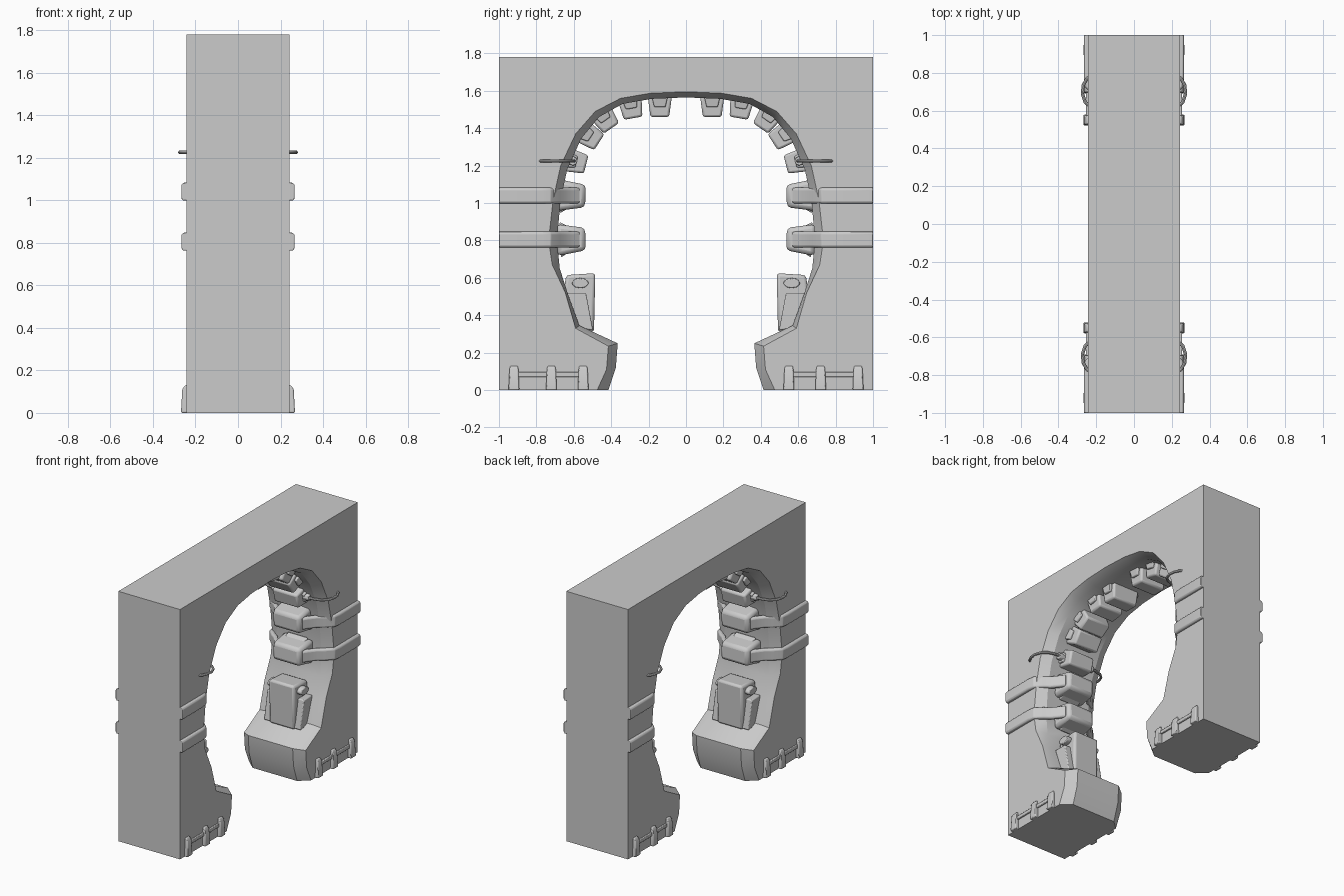
import bpy, bmesh, math
from mathutils import Vector

if "Cube" in bpy.data.objects:
    bpy.data.objects.remove(bpy.data.objects["Cube"])


def loft(name, rings, bevel=0.0, mirror=True):
    """Skin a list of equal-length rings, cap both ends, mirror across x and y."""
    bm = bmesh.new()
    vs = [[bm.verts.new(p) for p in r] for r in rings]
    n = len(vs[0])
    for a, b in zip(vs, vs[1:]):
        for i in range(n):
            j = (i + 1) % n
            bm.faces.new((a[i], a[j], b[j], b[i]))
    bm.faces.new(vs[0][::-1])
    bm.faces.new(vs[-1])
    bmesh.ops.recalc_face_normals(bm, faces=bm.faces)
    me = bpy.data.meshes.new(name)
    bm.to_mesh(me)
    bm.free()
    ob = bpy.data.objects.new(name, me)
    bpy.context.collection.objects.link(ob)
    bpy.ops.object.select_all(action='DESELECT')
    ob.select_set(True)
    bpy.context.view_layer.objects.active = ob
    bpy.ops.object.shade_smooth_by_angle(angle=math.radians(28))
    if bevel:
        m = ob.modifiers.new("Bevel", 'BEVEL')
        m.width, m.segments = bevel, 2
    if mirror:
        m = ob.modifiers.new("Mirror", 'MIRROR')
        m.use_axis = (mirror != 'y', True, False)
        m.use_mirror_merge = False
    return ob


def extrude_x(name, profile, x0, x1, bevel=0.0, mirror=True):
    return loft(name, [[(x, y, z) for y, z in profile] for x in (x0, x1)], bevel, mirror)


def sweep(name, path, section, bevel=0.0):
    """Sweep a (normal, height) section along a path."""
    pts = [Vector(p) for p in path]
    rings = []
    for i, p in enumerate(pts):
        t = pts[min(i + 1, len(pts) - 1)] - pts[max(i - 1, 0)]
        nrm = Vector((-t.y, t.x, 0)).normalized()
        rings.append([p + nrm * a + Vector((0, 0, b)) for a, b in section])
    return loft(name, rings, bevel)


def block(name, c, angle, base, tip, depth, hx, bevel):
    """Tapered block on the arch, tip pointing into the opening."""
    a = math.radians(angle)
    d = Vector((0, -math.sin(a), -math.cos(a)))
    t = Vector((0, math.cos(a), -math.sin(a)))
    c = Vector((0, c[0], c[1]))
    X = Vector((1, 0, 0))
    rings = []
    for off, w, x in ((-depth * 0.55, base, hx), (depth * 0.5, tip, hx * 0.92)):
        rings.append([c + d * off + t * (s * w / 2) + X * (e * x)
                      for s, e in ((-1, -1), (1, -1), (1, 1), (-1, 1))])
    return loft(name, rings, bevel, 'y')


# Arch body: opening profile at the faces and inside the chamfer
face = [(.475, 0), (.425, .11), (.415, .235), (.59, .33), (.645, .52), (.715, .67),
        (.735, .80), (.71, 1.02), (.67, 1.2), (.59, 1.37), (.485, 1.49), (.35, 1.56),
        (.19, 1.587), (0, 1.595)]
inner = [(.415, 0), (.375, .12), (.365, .25), (.57, .345), (.63, .51), (.675, .65),
         (.69, .80), (.67, 1.02), (.635, 1.18), (.56, 1.345), (.465, 1.46), (.34, 1.53),
         (.185, 1.557), (0, 1.565)]


def body_ring(x, half):
    full = half + [(-y, z) for y, z in half[-2::-1]]
    return [(x, y, z) for y, z in full + [(-1, 0), (-1, 1.78), (1, 1.78), (1, 0)]]


loft("arch_body", [body_ring(-.243, face), body_ring(-.175, inner),
                   body_ring(.175, inner), body_ring(.243, face)], mirror=False)

# Small blocks lining the arch, each with a narrower side clip
small = [(.14, 1.515, 0), (.292, 1.508, 10), (.43, 1.445, 35), (.51, 1.355, 57), (.587, 1.22, 76)]
for i, (y, z, ang) in enumerate(small):
    block(f"arch_block_{i}", (y, z), ang, .13, .10, .11, .105, .012)
    a = math.radians(ang)
    clip = (y + .025 * math.sin(a), z + .025 * math.cos(a))
    block(f"block_clip_{i}", clip, ang, .085, .06, .055, .125, .006)

# Large strapped blocks with straps wrapping round to the outer wall
strap = [(-.014, -.042), (.006, -.042), (.014, -.032), (.014, .032), (.006, .042), (-.014, .042)]
for name, z, ang in (("upper", 1.04, 88), ("lower", .805, 92)):
    block(f"{name}_strap_block", (.61, z), ang, .17, .12, .145, .115, .022)
    block(f"{name}_block_clip", (.645, z), ang, .19, .13, .05, .08, .008)
    sweep(f"{name}_strap",
          [(.252, 1, z), (.252, .77, z), (.246, .73, z), (.20, .685, z),
           (.165, .66, z), (.125, .61, z), (.10, .575, z)], strap, .004)

# Bent hooks beside the fifth blocks
tube = [(.009 * math.cos(k * math.pi / 4), .009 * math.sin(k * math.pi / 4)) for k in range(8)]
sweep("hook", [(.09, .595, 1.225), (.17, .60, 1.225), (.225, .615, 1.225), (.258, .645, 1.225),
               (.273, .69, 1.225), (.268, .735, 1.225), (.25, .77, 1.225), (.235, .78, 1.225)], tube)
extrude_x("hook_socket", [(.605 + .025 * math.cos(k * math.pi / 4),
                           1.225 + .025 * math.sin(k * math.pi / 4)) for k in range(8)],
          .09, .145, .004)

# Lower wall boxes with side brackets and knobs
extrude_x("wall_box", [(.64, .615), (.485, .625), (.492, .31), (.58, .32), (.66, .50)],
          -.10, .10, .016, 'y')
extrude_x("wall_box_bracket", [(.635, .52), (.535, .52), (.497, .32), (.57, .33)], .09, .145, .006)
extrude_x("wall_box_knob", [(.565 + .045 * math.cos(k * math.pi / 6),
                             .572 + .027 * math.sin(k * math.pi / 6)) for k in range(12)],
          .09, .135, .005)

# Foot clamps and the rails through them
for i, y in enumerate((.55, .72, .92)):
    loft(f"foot_clamp_{i}",
         [[(xa, y - w, z), (xb, y - w, z), (xb, y + w, z), (xa, y + w, z)]
          for z, w, xa, xb in ((0, .029, .23, .268), (.11, .024, .23, .262), (.13, .02, .23, .25))],
         .006)
extrude_x("foot_rail", [(.53, .07), (.94, .07), (.94, .096), (.53, .096)], .235, .254, .004)
